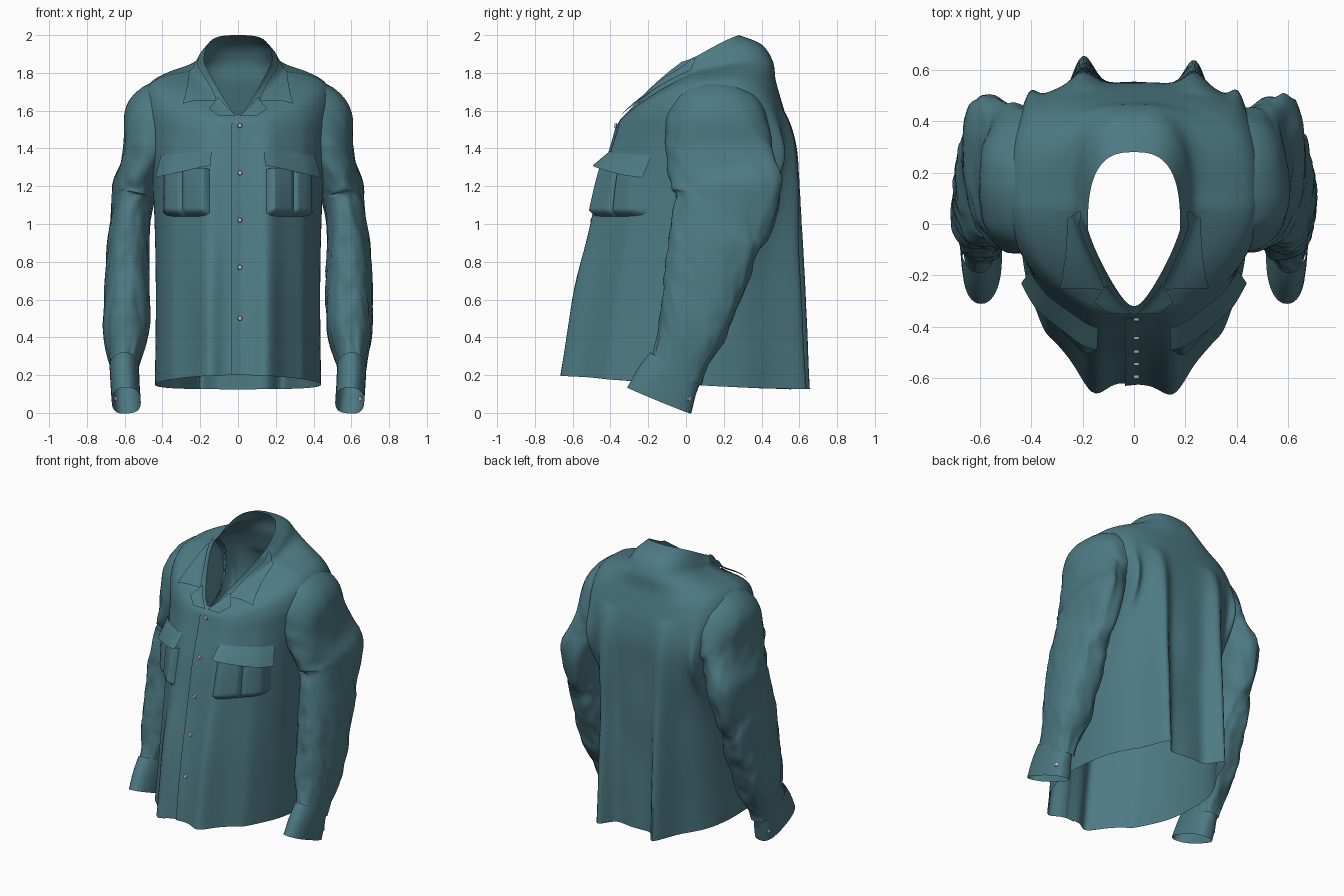
import bpy, bmesh, math
from mathutils import Vector, noise
from mathutils.bvhtree import BVHTree

cube = bpy.data.objects.get("Cube")
if cube:
    bpy.data.objects.remove(cube)


def material(name, rgb, rough):
    m = bpy.data.materials.new(name)
    m.use_nodes = True
    m.diffuse_color = (*rgb, 1)
    bsdf = m.node_tree.nodes["Principled BSDF"]
    bsdf.inputs["Base Color"].default_value = (*rgb, 1)
    bsdf.inputs["Roughness"].default_value = rough
    return m


CLOTH = material("teal cloth", (0.075, 0.195, 0.23), 0.8)
BUTTON = material("pale button", (0.55, 0.5, 0.46), 0.4)


def finish(name, bm, mat, angle=50):
    me = bpy.data.meshes.new(name)
    bm.to_mesh(me)
    bm.free()
    ob = bpy.data.objects.new(name, me)
    bpy.context.collection.objects.link(ob)
    me.materials.append(mat)
    bpy.ops.object.select_all(action="DESELECT")
    ob.select_set(True)
    bpy.context.view_layer.objects.active = ob
    bpy.ops.object.shade_smooth_by_angle(angle=math.radians(angle))
    return ob


def sheet(name, fn, nu, nv, closed=False, hidden=None):
    """Grid of faces from fn(u, v); v wraps round when closed; hidden faces are trimmed."""
    bm = bmesh.new()
    cols = nv if closed else nv + 1
    rows = [[bm.verts.new(fn(i / nu, j / nv)) for j in range(cols)] for i in range(nu + 1)]
    for a, b in zip(rows, rows[1:]):
        for j in range(nv):
            k = (j + 1) % cols
            bm.faces.new((a[j], a[k], b[k], b[j]))
    bmesh.ops.recalc_face_normals(bm, faces=bm.faces)
    if hidden:
        lost = [f for f in bm.faces if hidden(f.calc_center_median())]
        bmesh.ops.delete(bm, geom=lost, context="FACES")
    return finish(name, bm, CLOTH)


def spline(keys, u):
    """Smooth interpolation through rows of numbers, u from 0 to 1."""
    f = min(u, 0.9999) * (len(keys) - 1)
    i = int(f)
    t = f - i
    p = [keys[max(0, min(len(keys) - 1, i + d))] for d in (-1, 0, 1, 2)]
    return [b + t / 2 * (c - a + t * (2 * a - 5 * b + 4 * c - d + t * (3 * (b - c) + d - a)))
            for a, b, c, d in zip(*p)]


def power(a, e):
    return math.copysign(abs(a) ** e, a)


def bump(a, centre, width):
    return math.exp(-((a - centre) / width) ** 2)


# Body rings: half width, front y, back y, front z, side z, back z, taper to front
BODY = [
    (.44, -.62, .55, .20, .15, .125, 0),
    (.435, -.57, .55, .60, .58, .56, 0),
    (.44, -.50, .55, .95, .95, .95, 0),
    (.455, -.45, .55, 1.22, 1.25, 1.22, 0),
    (.485, -.39, .55, 1.42, 1.47, 1.42, .02),
    (.50, -.37, .53, 1.49, 1.63, 1.56, .06),
    (.47, -.36, .50, 1.53, 1.735, 1.67, .12),
    (.38, -.35, .475, 1.55, 1.785, 1.76, .2),
    (.25, -.34, .46, 1.56, 1.81, 1.86, .35),
    (.21, -.33, .40, 1.57, 1.845, 1.95, .45),
    (.18, -.32, .28, 1.58, 1.86, 2.0, .5),
]


def body_point(u, v):
    hx, yf, yb, zf, zs, zb, k = spline(BODY, u)
    c, s = math.cos(v * math.tau), math.sin(v * math.tau)
    # the back is squarest across the shoulder blades
    e = 2 / (2.5 + 1.1 * bump(zs, 1.45, .35)) if s > 0 else 1
    x = hx * power(c, e) * (1 - k * max(0, -s))
    y = (yf + yb) / 2 + (yb - yf) / 2 * power(s, e)
    z = zs + s * (zb - zf) / 2 + s * s * ((zb + zf) / 2 - zs)
    # hanging folds deepen towards the hem
    drop = max(0, (1.6 - z) / 1.45)
    if s > 0:
        fold = .14 * bump(x, .24, .06) + .14 * bump(x, -.2, .06)
        armhole = .08 * bump(abs(x), .41, .04) * bump(z, 1.3, .2)
        y += (drop ** .6 * fold + armhole) * min(1, 2 * s)
    else:
        fold = .09 * bump(abs(x), .16, .07) + .03 * bump(abs(x), .35, .03)
        y += drop ** .7 * fold * s
    y += .012 * min(1, drop * 3) * noise.noise(Vector((x * 6, y * 3, z * 2)))
    return Vector((x, y, z))


body = sheet("shirt_body", body_point, 60, 180, True)
tree = BVHTree.FromPolygons([v.co for v in body.data.vertices],
                            [p.vertices for p in body.data.polygons])


def outward(loc, n):
    out = loc - Vector((0, .08, min(loc.z, 1.3)))
    return n if n.dot(out) > 0 else -n


def inside_body(p):
    loc, n, _, dist = tree.find_nearest(p)
    return dist > .03 and (p - loc).dot(outward(loc, n)) < 0


def on_front(x, z, lift):
    loc, n, _, _ = tree.ray_cast(Vector((x, -2, z)), Vector((0, 1, 0)))
    return loc + (outward(loc, n) + Vector((0, -1, 0))).normalized() * lift


def on_nearest(p, lift):
    loc, n, _, _ = tree.find_nearest(p)
    return loc + outward(loc, n) * lift


def draped_quad(name, corners, side, lift):
    a, b, c, d = [Vector((x * side, y, z)) for x, y, z in corners]
    sheet(name, lambda u, v: on_nearest(a.lerp(b, u).lerp(d.lerp(c, u), v), lift), 10, 16)


def button(name, loc, normal):
    bm = bmesh.new()
    bmesh.ops.create_cone(bm, cap_ends=True, segments=16, radius1=.013, radius2=.01, depth=.012)
    bm.transform(normal.to_track_quat("Z", "Y").to_matrix().to_4x4())
    bmesh.ops.translate(bm, verts=bm.verts, vec=loc + normal * .006)
    finish(name, bm, BUTTON, 30)


# Front placket, tucked into the body along its inner edge, and its buttons
sheet("placket", lambda u, v: on_front(-.035 + .08 * v, .2 + 1.33 * u, .009 - .014 * v), 40, 6)
for i, z in enumerate((1.52, 1.27, 1.02, .77, .5)):
    button(f"front_button_{i + 1}", on_front(.01, z, .005), Vector((0, -1, .1)).normalized())

# Sleeve path: centre x, y, z, lateral radius, fore-aft radius
SLEEVE = [
    (.27, .15, 1.56, .205, .25),
    (.40, .16, 1.52, .225, .275),
    (.485, .18, 1.37, .13, .285),
    (.55, .215, 1.15, .11, .275),
    (.58, .15, .93, .11, .245),
    (.587, .10, .70, .12, .215),
    (.592, .035, .45, .12, .18),
    (.602, -.03, .28, .08, .15),
    (.60, -.06, .20, .07, .15),
]
CUFF = [(.602, -.055, .245, .078, .155), (.598, -.105, .155, .077, .17), (.592, -.142, .066, .077, .183)]


def tube_point(keys, side, wrinkle):
    def fn(u, v):
        x, y, z, rl, rf = spline(keys, u)
        ahead, behind = spline(keys, min(1, u + .02)), spline(keys, max(0, u - .02))
        t = (Vector(ahead[:3]) - Vector(behind[:3])).normalized()
        fore = (Vector((0, 1, 0)) - t * t.y).normalized()
        lat = t.cross(fore)
        if lat.x < 0:
            lat = -lat
        c, s = math.cos(v * math.tau), math.sin(v * math.tau)
        # round at the shoulder and in front, boxier at the back of the arm
        e = 1 - (.3 if s > 0 else .1) * min(1, 2 * u)
        p = lat * rl * power(c, e) + fore * rf * power(s, e)
        # creases, with a pointed elbow and a pinch beneath it
        q = Vector((c * 1.3 + side * 3, s * 1.3, z * 6 + s * 1.5))
        r = 1 + wrinkle * min(1, 3 * u) * (noise.noise(q) + .7 * noise.noise(q * 2.3))
        if wrinkle:
            r += max(0, .85 * c + .5 * s) ** 3 * (.22 * bump(z, 1.19, .06) - .08 * bump(z, 1.02, .06))
        p = Vector((x, y, z)) + p * r
        p.x *= side
        return p
    return fn


POCKET_X = (.15, .395)


def pocket_point(side):
    def fn(u, v):
        edge = min(1, 9 * min(u, v, 1 - v))
        pleat = .018 * bump(v, .55, .04)
        x = POCKET_X[0] + (POCKET_X[1] - POCKET_X[0]) * v
        # rounded lower corners
        z = 1.04 + .25 * u + .02 * (1 - u) * abs(2 * v - 1) ** 6
        return on_front(side * x, z, .003 + (.042 - pleat) * edge)
    return fn


def flap_point(side):
    def fn(u, v):
        x = .14 + .265 * v
        top, low = 1.385 - .02 * v, 1.30 - .055 * v
        return on_front(side * x, top + (low - top) * u, .005 + .06 * u)
    return fn


COLLAR = [(.172, .06, 1.85), (.255, .03, 1.80), (.275, -.21, 1.60), (.115, -.26, 1.66)]
LAPEL = [(.105, -.23, 1.67), (.155, -.32, 1.63), (.10, -.36, 1.58), (.01, -.34, 1.56)]

# Paired parts
for side, label in ((1, "left"), (-1, "right")):
    sheet(f"{label}_sleeve", tube_point(SLEEVE, side, .08), 72, 56, True, inside_body)
    sheet(f"{label}_cuff", tube_point(CUFF, side, 0), 8, 40, True)
    sheet(f"{label}_pocket", pocket_point(side), 20, 40)
    sheet(f"{label}_pocket_flap", flap_point(side), 8, 20)
    draped_quad(f"{label}_collar_point", COLLAR, side, .02)
    draped_quad(f"{label}_lapel", LAPEL, side, .016)
    button(f"{label}_cuff_button", Vector((side * .645, .01, .075)), Vector((side * .75, .65, 0)).normalized())
